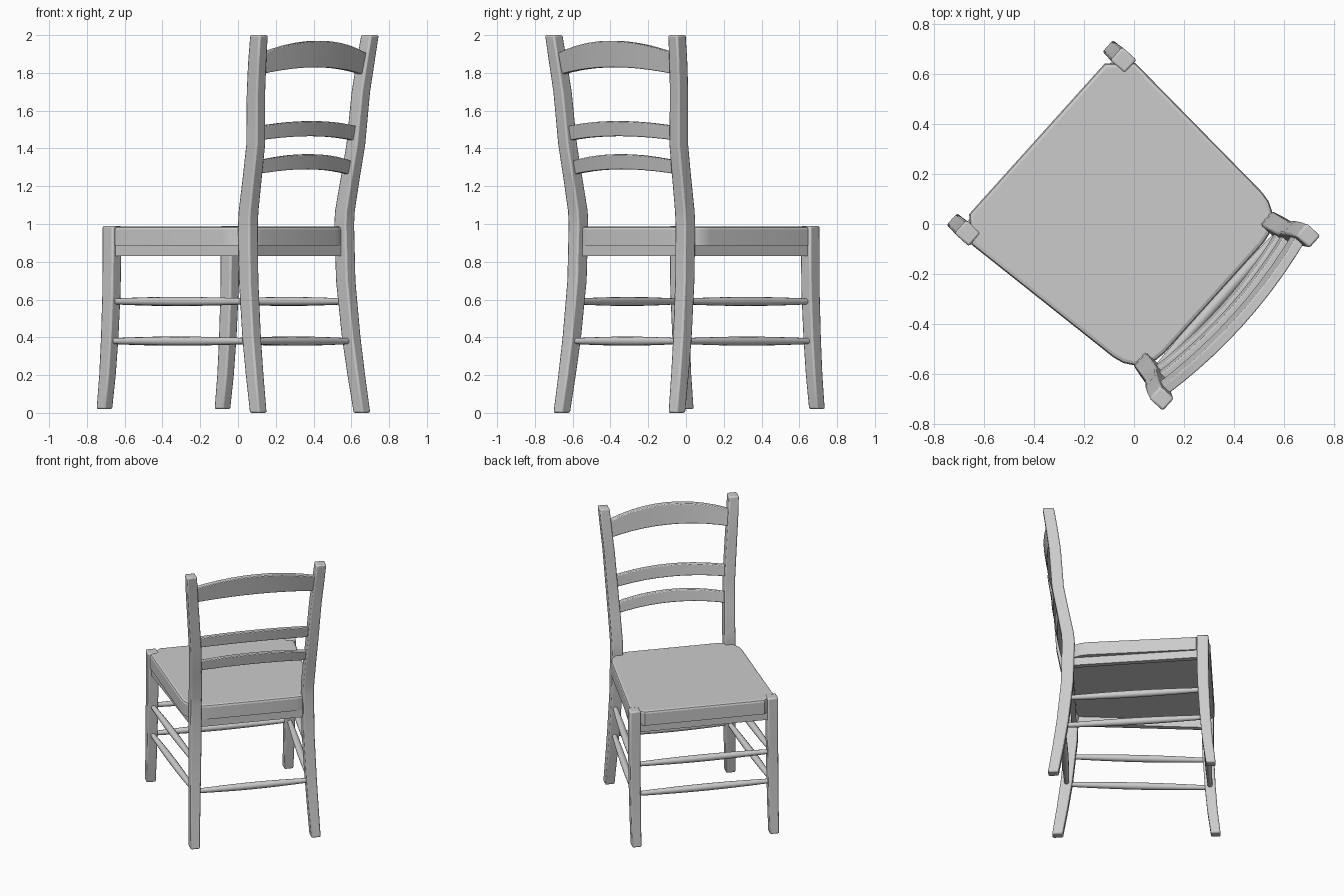
import bpy, bmesh, math
from mathutils import Matrix, Vector

cube = bpy.data.objects.get("Cube")
if cube:
    bpy.data.objects.remove(cube, do_unlink=True)

# The chair is built facing +y, then turned about the vertical axis
PLACE = Matrix.Rotation(math.radians(48), 4, "Z") @ Matrix.Translation((-0.007, 0, 0))

wood = bpy.data.materials.new("plain_grey")
wood.use_nodes = True
GREY = (0.6, 0.6, 0.6, 1)
wood.diffuse_color = GREY
wood.node_tree.nodes["Principled BSDF"].inputs["Base Color"].default_value = GREY


def finish(name, bm, bevel=0.0, smooth=30):
    bmesh.ops.recalc_face_normals(bm, faces=bm.faces)
    bm.transform(PLACE)
    mesh = bpy.data.meshes.new(name)
    bm.to_mesh(mesh)
    bm.free()
    mesh.materials.append(wood)
    ob = bpy.data.objects.new(name, mesh)
    bpy.context.collection.objects.link(ob)
    if bevel:
        mod = ob.modifiers.new("soft_edges", "BEVEL")
        mod.width = bevel
        mod.segments = 2
        mod.limit_method = "ANGLE"
        mod.angle_limit = math.radians(50)
    bpy.ops.object.select_all(action="DESELECT")
    ob.select_set(True)
    bpy.context.view_layer.objects.active = ob
    bpy.ops.object.shade_smooth_by_angle(angle=math.radians(smooth))


def loft(name, rings, bevel=0.0):
    """Skin a list of equal point rings and cap both ends."""
    bm = bmesh.new()
    loops = [[bm.verts.new(p) for p in ring] for ring in rings]
    n = len(loops[0])
    for a, b in zip(loops, loops[1:]):
        for i in range(n):
            j = (i + 1) % n
            bm.faces.new((a[i], a[j], b[j], b[i]))
    bm.faces.new(loops[0])
    bm.faces.new(loops[-1])
    finish(name, bm, bevel)


CORNERS = ((-0.5, -0.5), (0.5, -0.5), (0.5, 0.5), (-0.5, 0.5))


def leg(name, side, stations):
    """Stations: height, sideways, forward, width, depth."""
    loft(name, [[(side * x + cx * w, y + cy * d, z) for cx, cy in CORNERS]
                for z, x, y, w, d in stations], 0.009)


def slat(name, half, back, bulge, end_z, mid_z, thick, lean):
    """Rail that arches upward, bows backward and leans with the posts."""
    rings = []
    steps = 10
    for i in range(steps + 1):
        t = 2 * i / steps - 1
        k = 1 - t * t
        y = -(back + bulge * k)
        low, high = (e + (m - e) * k for e, m in zip(end_z, mid_z))
        rings.append([(t * half, y + cy * thick - cz * lean, (low, high)[cz > 0])
                      for cy, cz in CORNERS])
    loft(name, rings, 0.005)


def rod(name, start, end):
    """Turned stretcher, thicker in the middle."""
    a, b = Vector(start), Vector(end)
    axis = (b - a).normalized()
    side = axis.cross(Vector((0, 0, 1)))
    rings = []
    for i in range(9):
        t = i / 8
        r = 0.015 + 0.009 * math.sin(math.pi * t)
        c = a.lerp(b, t)
        rings.append([c + r * (side * math.cos(q) + Vector((0, 0, math.sin(q))))
                      for q in (math.tau * k / 12 for k in range(12))])
    loft(name, rings)


def board(name, a, b, low, high, thick):
    """Straight upright board between two floor points."""
    a, b = Vector((*a, 0)), Vector((*b, 0))
    up = Vector((0, 0, 1))
    off = (b - a).normalized().cross(up) * thick / 2
    loft(name, [[p - off + up * low, p + off + up * low, p + off + up * high, p - off + up * high]
                for p in (a, b)])


# Legs and back posts
FRONT = ((0.02, 0.467, 0.525, 0.063, 0.064), (0.2, 0.467, 0.503, 0.066, 0.068),
         (0.4, 0.467, 0.487, 0.069, 0.072), (0.65, 0.467, 0.474, 0.071, 0.076),
         (0.99, 0.467, 0.471, 0.072, 0.078))
BACK = ((0, 0.41, -0.52, 0.064, 0.07), (0.2, 0.402, -0.487, 0.067, 0.075),
        (0.4, 0.394, -0.458, 0.07, 0.079), (0.7, 0.384, -0.428, 0.073, 0.082),
        (1.0, 0.381, -0.42, 0.074, 0.084), (1.07, 0.381, -0.425, 0.074, 0.084),
        (1.25, 0.388, -0.458, 0.073, 0.08), (1.42, 0.396, -0.489, 0.072, 0.079),
        (1.7, 0.415, -0.508, 0.07, 0.078), (1.85, 0.428, -0.528, 0.069, 0.077),
        (2.0, 0.439, -0.551, 0.067, 0.074))
for label, s in (("left", -1), ("right", 1)):
    leg(label + "_front_leg", s, FRONT)
    leg(label + "_back_post", s, BACK)

# Back slats
slat("crest_rail", 0.42, 0.525, 0.042, (1.79, 1.9), (1.83, 1.97), 0.04, 0.022)
slat("middle_slat", 0.4, 0.485, 0.04, (1.44, 1.515), (1.465, 1.545), 0.032, 0.012)
slat("lower_slat", 0.388, 0.46, 0.04, (1.26, 1.33), (1.29, 1.37), 0.032, 0.014)

# Seat: tapered slab with cut front corners and rounded back corners
bm = bmesh.new()
base = [bm.verts.new((x, y, 0.885)) for x, y in
        ((-0.496, 0.518), (0.496, 0.518), (0.437, -0.437), (-0.437, -0.437))]
face = bm.faces.new(base)
top = bmesh.ops.extrude_face_region(bm, geom=[face])["geom"]
bmesh.ops.translate(bm, vec=(0, 0, 0.102), verts=[v for v in top if isinstance(v, bmesh.types.BMVert)])


def upright(front):
    return [e for e in bm.edges if abs(e.verts[0].co.z - e.verts[1].co.z) > 0.05
            and (e.verts[0].co.y > 0) == front]


bmesh.ops.bevel(bm, geom=upright(True), offset=0.09, segments=1, affect="EDGES")
bmesh.ops.bevel(bm, geom=upright(False), offset=0.14, segments=5, profile=0.5, affect="EDGES")
rim = [e for e in bm.edges if all(v.co.z > 0.98 for v in e.verts)]
bmesh.ops.bevel(bm, geom=rim, offset=0.016, segments=2, profile=0.5, affect="EDGES")
finish("seat", bm, smooth=20)

# Aprons under the seat
board("front_apron", (-0.46, 0.477), (0.46, 0.477), 0.83, 0.9, 0.035)
board("back_apron", (-0.38, -0.41), (0.38, -0.41), 0.83, 0.9, 0.035)
for label, s in (("left", -1), ("right", 1)):
    board(label + "_side_apron", (s * 0.467, 0.47), (s * 0.385, -0.42), 0.83, 0.9, 0.035)

# Stretchers
for level, z, front_y, back_y in (("lower", 0.38, 0.487, -0.46), ("upper", 0.59, 0.477, -0.44)):
    rod(level + "_front_stretcher", (-0.46, front_y, z), (0.46, front_y, z))
    for label, s in (("left", -1), ("right", 1)):
        rod(f"{level}_{label}_side_stretcher", (s * 0.467, front_y, z), (s * 0.39, back_y, z))
rod("back_stretcher", (-0.39, -0.458, 0.38), (0.39, -0.458, 0.38))
